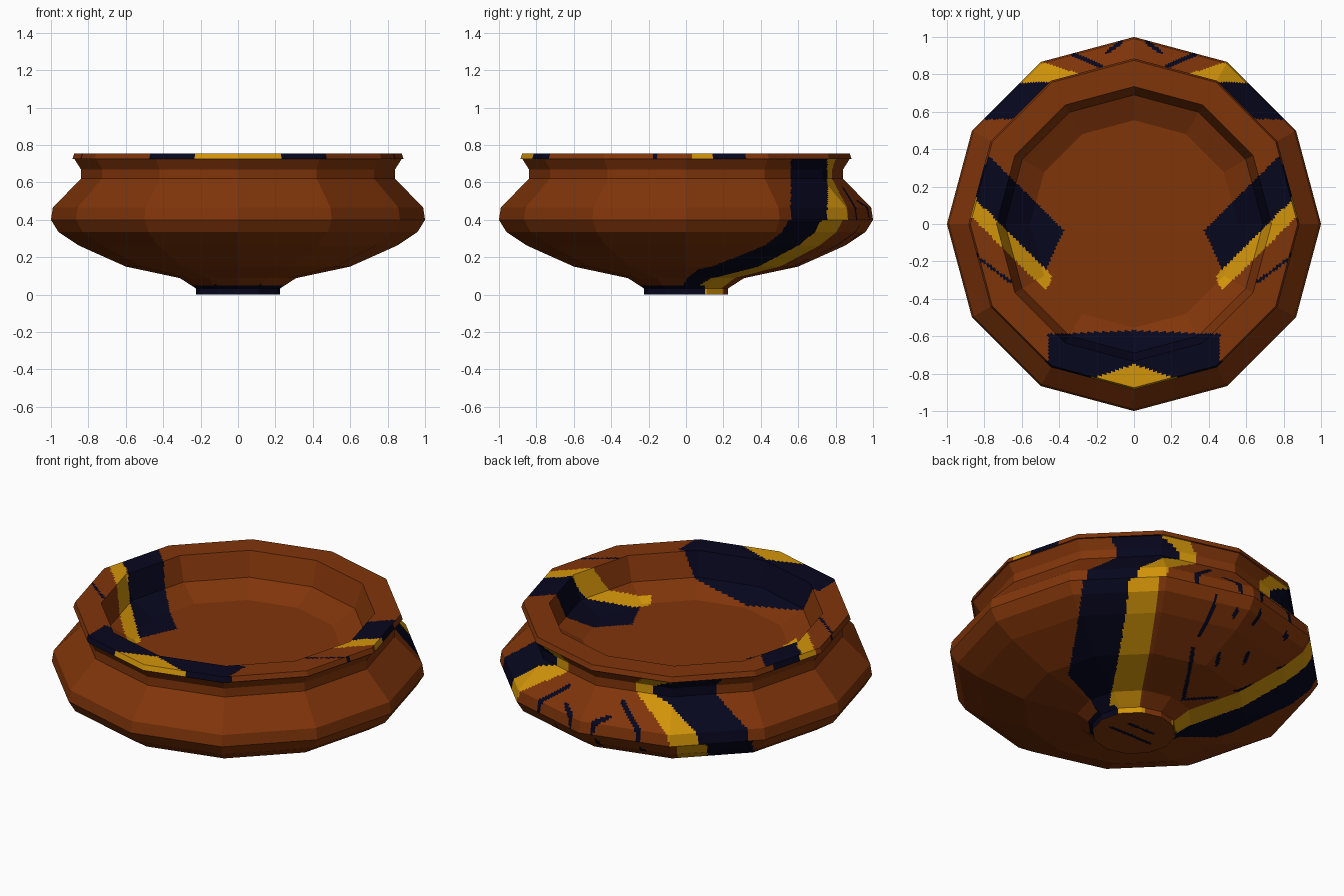
import bpy, bmesh, math
from mathutils import Vector

if "Cube" in bpy.data.objects:
    bpy.data.objects.remove(bpy.data.objects["Cube"])

SIDES, CELL, SPLIT = 12, 0.0145, 40
BROWN, BLUE, YELLOW = 0, 1, 2


def material(name, rgb):
    m = bpy.data.materials.new(name)
    m.diffuse_color = (*rgb, 1)
    m.use_nodes = True
    m.node_tree.nodes["Principled BSDF"].inputs["Base Color"].default_value = m.diffuse_color
    return m


mats = [material("terracotta_brown", (0.215, 0.035, 0.003)),
        material("dark_navy", (0.002, 0.002, 0.013)),
        material("ochre_yellow", (0.65, 0.3, 0.003))]

# profile (radius, height): foot, belly, shoulder, neck, rim, then inside
profile = [(0, 0), (0.225, 0), (0.225, 0.033), (0.31, 0.088), (0.6, 0.15),
           (0.85, 0.262), (0.96, 0.335), (1.0, 0.4), (0.99, 0.465),
           (0.84, 0.62), (0.84, 0.67), (0.875, 0.725), (0.885, 0.725),
           (0.875, 0.755), (0.735, 0.755), (0.69, 0.617), (0.555, 0.545), (0, 0.545)]
RIM_EDGE, RIM_TOP, SHOULDER = 12, 13, 7

# painted dashes as plan segments (x, y, x, y); all but the belly's are mirrored
belly_dashes = [(0.133, 0.65, -0.075, 0.32), (-0.075, 0.32, -0.226, 0.41),
                (0.2, 0.92, 0.156, 0.73), (-0.017, 0.69, -0.057, 0.62),
                (0.065, 0.93, 0.055, 0.9), (-0.284, 0.5, -0.35, 0.56),
                (-0.205, 0.68, -0.175, 0.736), (-0.08, 0.95, -0.085, 0.9),
                (-0.32, 0.88, -0.34, 0.86), (-0.415, 0.7, -0.57, 0.75)]
shoulder_dashes = [(0.07, 0.97, 0.14, 0.92), (0.18, 0.845, 0.33, 0.91)]
rim_dashes = [(0.66, -0.31, 0.82, -0.19)]
foot_dashes = [(0, -0.03, 0.13, -0.03), (0, 0.06, 0.08, 0.06)]


def on_dash(x, y, dashes, w=0.011):
    p = Vector((x, y))
    for ax, ay, bx, by in dashes:
        a, b = Vector((ax, ay)), Vector((bx, by))
        t = max(0, min(1, (p - a).dot(b - a) / (b - a).length_squared))
        if (p - a - t * (b - a)).length < w:
            return True
    return False


def colour(seg, c):
    x, y, z = abs(c.x), c.y, c.z
    r = math.hypot(x, y)
    if seg == 0:                                   # underside of the foot
        return BLUE if on_dash(x, y, foot_dashes) else BROWN
    if seg == 1 or (seg == 2 and z < 0.05 and y < 0.1):   # foot wall
        return BLUE if y < 0.1 else YELLOW if y < 0.2 else BROWN
    if seg < SHOULDER:                             # belly stripes
        n, d = 0.85 * x - 0.53 * y, 0.53 * x + 0.85 * y
        if d > -0.13 and 0 < n < min(0.405, 0.05 + 0.68 * r):
            return BLUE if n > 0.16 else YELLOW
        return BLUE if on_dash(c.x, y, belly_dashes) else BROWN
    if seg < RIM_EDGE:                             # shoulder and neck stripes
        if on_dash(x, y, shoulder_dashes) and z < 0.62:
            return BLUE
        if 0.56 < y < 0.755:
            return BLUE if y < 0.866 + 0.3 * (x - 0.5) else BROWN
        return YELLOW if 0.755 <= y < 0.866 + 0.3 * (x - 0.5) else BROWN
    if seg == RIM_EDGE:                            # edge of the rim
        if y < -0.5:
            return YELLOW if x < 0.23 else BLUE if x < 0.47 else BROWN
        if x > 0.5:
            if 0.03 < y < 0.14:
                return YELLOW
            if 0.14 <= y < 0.32 or -0.18 < y < -0.15:
                return BLUE
        return BROWN
    # rim top and inside
    if x < 0.46 and y < -0.57 - 0.04 * x:
        return YELLOW if seg == RIM_TOP and y < -0.75 - 0.35 * x else BLUE
    u = y - x
    if x + 0.45 * y > 0.36 - (0.05 if u < -0.715 else 0) and y < 0.36:
        if -0.715 < u < -0.41:
            return BLUE
        if -0.83 < u <= -0.715:
            return YELLOW
    return BLUE if seg == RIM_TOP and on_dash(x, y, rim_dashes, 0.007) else BROWN


# bowl: twelve-sided turned body, cut finely so painted stripes can follow it
rings, segs = [profile[0]], []
for i, (a, b) in enumerate(zip(profile, profile[1:])):
    n = max(1, round(math.dist(a, b) / CELL))
    for k in range(1, n + 1):
        rings.append((a[0] + (b[0] - a[0]) * k / n, a[1] + (b[1] - a[1]) * k / n))
        segs.append(i)

corners = [Vector((math.cos(2 * math.pi * k / SIDES), math.sin(2 * math.pi * k / SIDES)))
           for k in range(SIDES)]
around = [corners[k].lerp(corners[(k + 1) % SIDES], j / SPLIT)
          for k in range(SIDES) for j in range(SPLIT)]
N = len(around)

bm = bmesh.new()
grid = [[bm.verts.new((r * d.x, r * d.y, z)) for d in around] for r, z in rings]
for i, seg in enumerate(segs):
    for j in range(N):
        q = (grid[i][j], grid[i][(j + 1) % N], grid[i + 1][(j + 1) % N], grid[i + 1][j])
        f = bm.faces.new(q)
        f.material_index = colour(seg, sum((v.co for v in q), Vector()) / 4)
bmesh.ops.remove_doubles(bm, verts=bm.verts, dist=1e-5)
bmesh.ops.recalc_face_normals(bm, faces=bm.faces)

mesh = bpy.data.meshes.new("bowl")
bm.to_mesh(mesh)
bm.free()
for m in mats:
    mesh.materials.append(m)
bowl = bpy.data.objects.new("bowl", mesh)
bpy.context.collection.objects.link(bowl)
